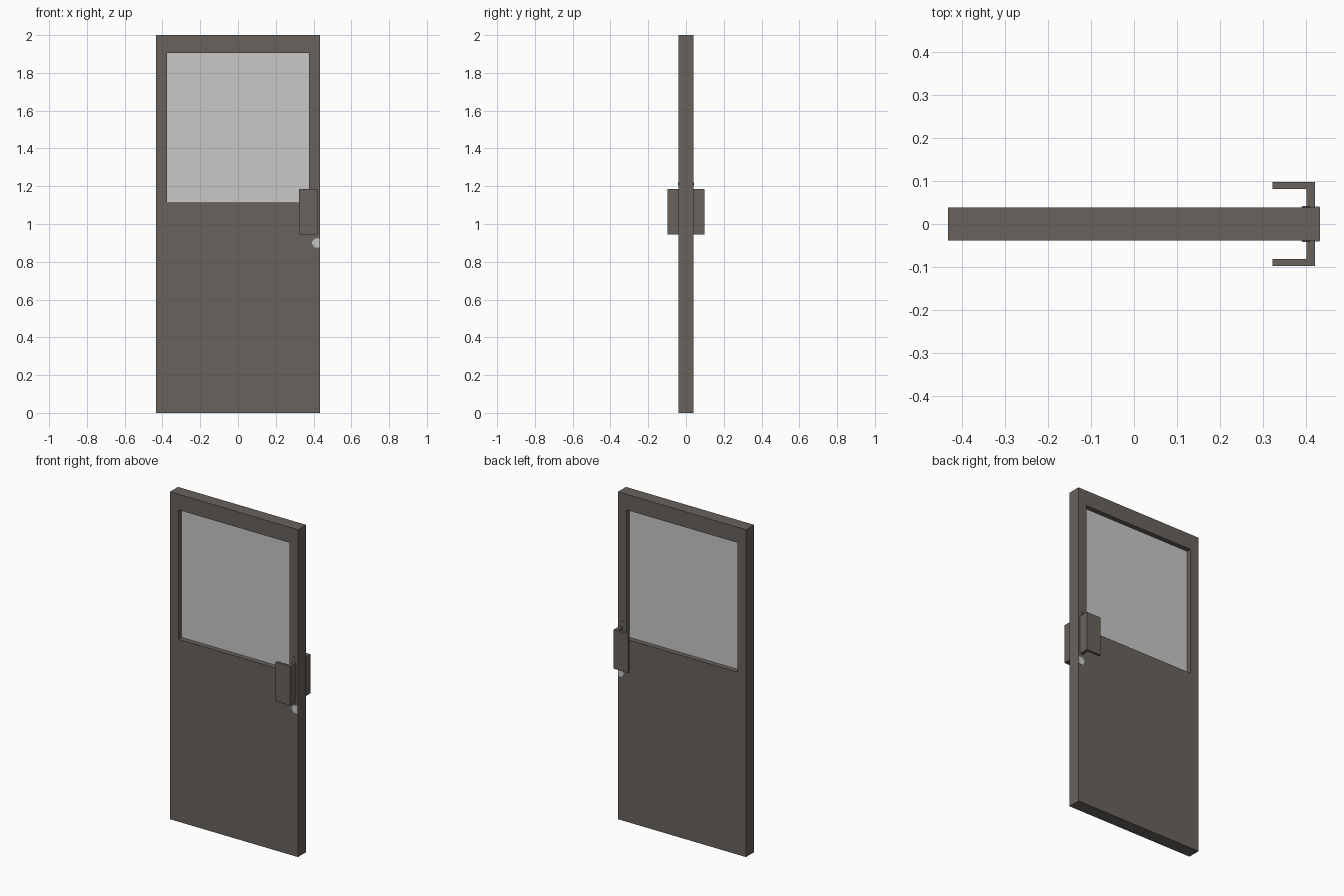
import bpy, bmesh, math

if "Cube" in bpy.data.objects:
    bpy.data.objects.remove(bpy.data.objects["Cube"])

def material(name, rgb):
    m = bpy.data.materials.new(name)
    m.diffuse_color = (*rgb, 1)
    m.use_nodes = True
    m.node_tree.nodes["Principled BSDF"].inputs["Base Color"].default_value = m.diffuse_color
    return m

brown = material("dark warm grey", (0.138, 0.122, 0.109))
light = material("light grey", (0.58, 0.58, 0.58))

def prism(name, pts, axis, lo, hi, mat):
    """Extrude an outline along y (points are x,z) or z (points are x,y)."""
    place = (lambda a, b, t: (a, t, b)) if axis == 'y' else (lambda a, b, t: (a, b, t))
    bm = bmesh.new()
    low = [bm.verts.new(place(a, b, lo)) for a, b in pts]
    high = [bm.verts.new(place(a, b, hi)) for a, b in pts]
    bm.faces.new(low)
    bm.faces.new(high)
    n = len(pts)
    for i in range(n):
        j = (i + 1) % n
        bm.faces.new((low[i], low[j], high[j], high[i]))
    bmesh.ops.recalc_face_normals(bm, faces=bm.faces)
    me = bpy.data.meshes.new(name)
    bm.to_mesh(me)
    bm.free()
    me.materials.append(mat)
    ob = bpy.data.objects.new(name, me)
    bpy.context.collection.objects.link(ob)
    return ob

def rect(x0, x1, z0, z1):
    return [(x0, z0), (x1, z0), (x1, z1), (x0, z1)]

W, T = 0.433, 0.039                      # half width, half thickness
WX, WZ0, WZ1 = 0.376, 1.115, 1.905       # window opening

# door leaf: one solid ring around the window opening
bm = bmesh.new()
outer = rect(-W, W, 0, 2)
inner = rect(-WX, WX, WZ0, WZ1)
rings = [[bm.verts.new((x, y, z)) for x, z in pts]
         for pts, y in ((outer, -T), (outer, T), (inner, T), (inner, -T))]
for k in range(4):
    a, b = rings[k], rings[(k + 1) % 4]
    for i in range(4):
        j = (i + 1) % 4
        bm.faces.new((a[i], a[j], b[j], b[i]))
bmesh.ops.recalc_face_normals(bm, faces=bm.faces)
me = bpy.data.meshes.new("door_leaf")
bm.to_mesh(me)
bm.free()
me.materials.append(brown)
bpy.context.collection.objects.link(bpy.data.objects.new("door_leaf", me))

# window pane, recessed on both sides
prism("window_pane", rect(-WX, WX, WZ0, WZ1), 'y', -0.009, 0.009, light)

for s, side in ((-1, "front"), (1, "back")):
    # L-shaped pull handle
    prof = [(0.402, T), (0.421, T), (0.421, 0.0975), (0.323, 0.0975),
            (0.323, 0.082), (0.402, 0.082)]
    prism(side + "_handle", [(x, s * y) for x, y in prof], 'z', 0.945, 1.184, brown)
    # lock plate, hexagon trimmed at the door edge
    hexa = [(min(0.417 + 0.027 * math.cos(k * math.pi / 3), 0.432),
             0.9 + 0.027 * math.sin(k * math.pi / 3)) for k in range(6)]
    prism(side + "_lock_plate", hexa, 'y', s * (T - 0.004), s * (T + 0.002), light)
    # small indicator stud above the handle
    stud = [(0.402 + 0.008 * math.cos(k * math.pi / 4),
             1.213 + 0.008 * math.sin(k * math.pi / 4)) for k in range(8)]
    prism(side + "_stud", stud, 'y', s * (T - 0.004), s * (T + 0.003), brown)
